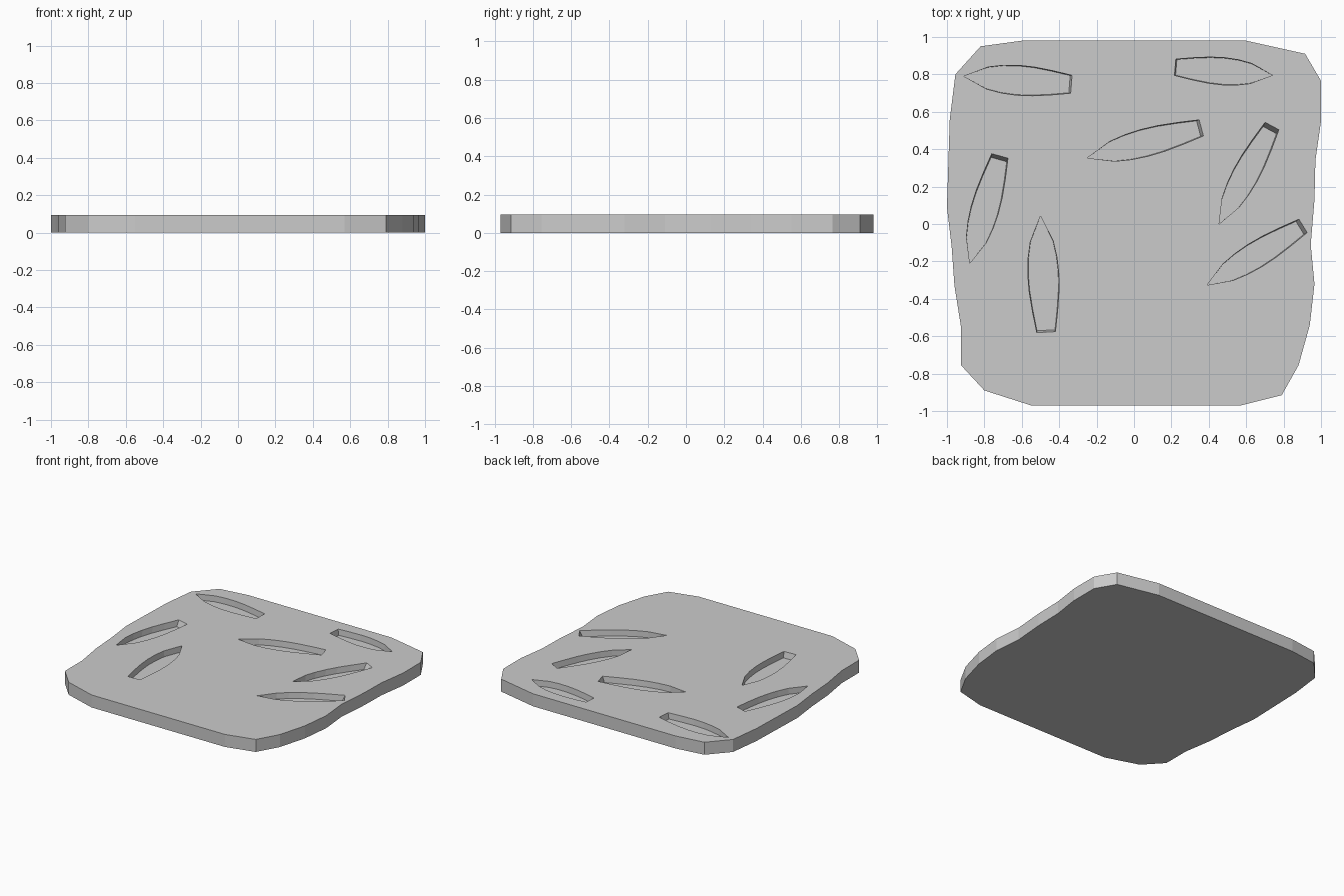
import bpy, bmesh
from mathutils import Vector

if "Cube" in bpy.data.objects:
    bpy.data.objects.remove(bpy.data.objects["Cube"])

TOP, FLOOR = 0.095, 0.05


def prism(bm, lower, upper):
    # Closed solid between two matching counter-clockwise loops
    lo = [bm.verts.new(p) for p in lower]
    hi = [bm.verts.new(p) for p in upper]
    bm.faces.new(lo[::-1])
    bm.faces.new(hi)
    n = len(lo)
    for i in range(n):
        j = (i + 1) % n
        bm.faces.new((lo[i], lo[j], hi[j], hi[i]))


def make_object(name, bm):
    bmesh.ops.recalc_face_normals(bm, faces=bm.faces)
    mesh = bpy.data.meshes.new(name)
    bm.to_mesh(mesh)
    bm.free()
    obj = bpy.data.objects.new(name, mesh)
    bpy.context.collection.objects.link(obj)
    return obj


# Stone slab with an irregular outline
outline = [(-.55, -.97), (.57, -.97), (.79, -.915), (.88, -.755), (.94, -.54),
           (.965, -.32), (.945, -.11), (.965, .13), (.97, .34), (1, .55),
           (1, .765), (.915, .91), (.6, .98), (-.6, .98), (-.82, .95),
           (-.955, .8), (-.985, .56), (-1, .09), (-.975, -.12), (-.96, -.33),
           (-.925, -.55), (-.925, -.755), (-.80, -.89)]
bm = bmesh.new()
prism(bm, [(x, y, 0) for x, y in outline], [(x, y, TOP) for x, y in outline])
slab = make_object("slab", bm)

# Leaf-shaped grooves: tip, blunt end, half width, slope of the blunt end
grooves = [((-.91, .79), (-.335, .747), .08, .01),
           ((.74, .795), (.22, .838), .073, .006),
           ((-.25, .353), (.36, .514), .074, .015),
           ((.455, 0), (.738, .524), .07, .025),
           ((.39, -.327), (.904, -.01), .07, .02),
           ((-.878, -.21), (-.717, .364), .075, .02),
           ((-.5, .043), (-.47, -.578), .083, .01)]
profile = [(.22, .74), (.36, .93), (.5, 1), (.65, .96), (.82, .81), (1, .6)]


def leaf(tip, end, half, z, trim):
    a, b = Vector(tip), Vector(end)
    axis = b - a
    b = b - axis.normalized() * trim
    axis = b - a
    side = Vector((-axis.y, axis.x)).normalized() * half
    right = [a + axis * t - side * w for t, w in profile]
    left = [a + axis * t + side * w for t, w in reversed(profile)]
    return [(p.x, p.y, z) for p in [a] + right + left]


bm = bmesh.new()
for tip, end, half, slope in grooves:
    rim = leaf(tip, end, half, TOP, 0)
    floor = leaf(tip, end, half - .003, FLOOR, slope)
    # extend the sloping walls above the slab so the cut is clean
    above = [Vector(r) + (Vector(r) - Vector(f)) * .5 for r, f in zip(rim, floor)]
    prism(bm, floor, above)
cutter = make_object("groove_cutter", bm)
cutter.hide_render = True
cutter.hide_viewport = True

cut = slab.modifiers.new("grooves", "BOOLEAN")
cut.operation = "DIFFERENCE"
cut.solver = "EXACT"
cut.object = cutter
